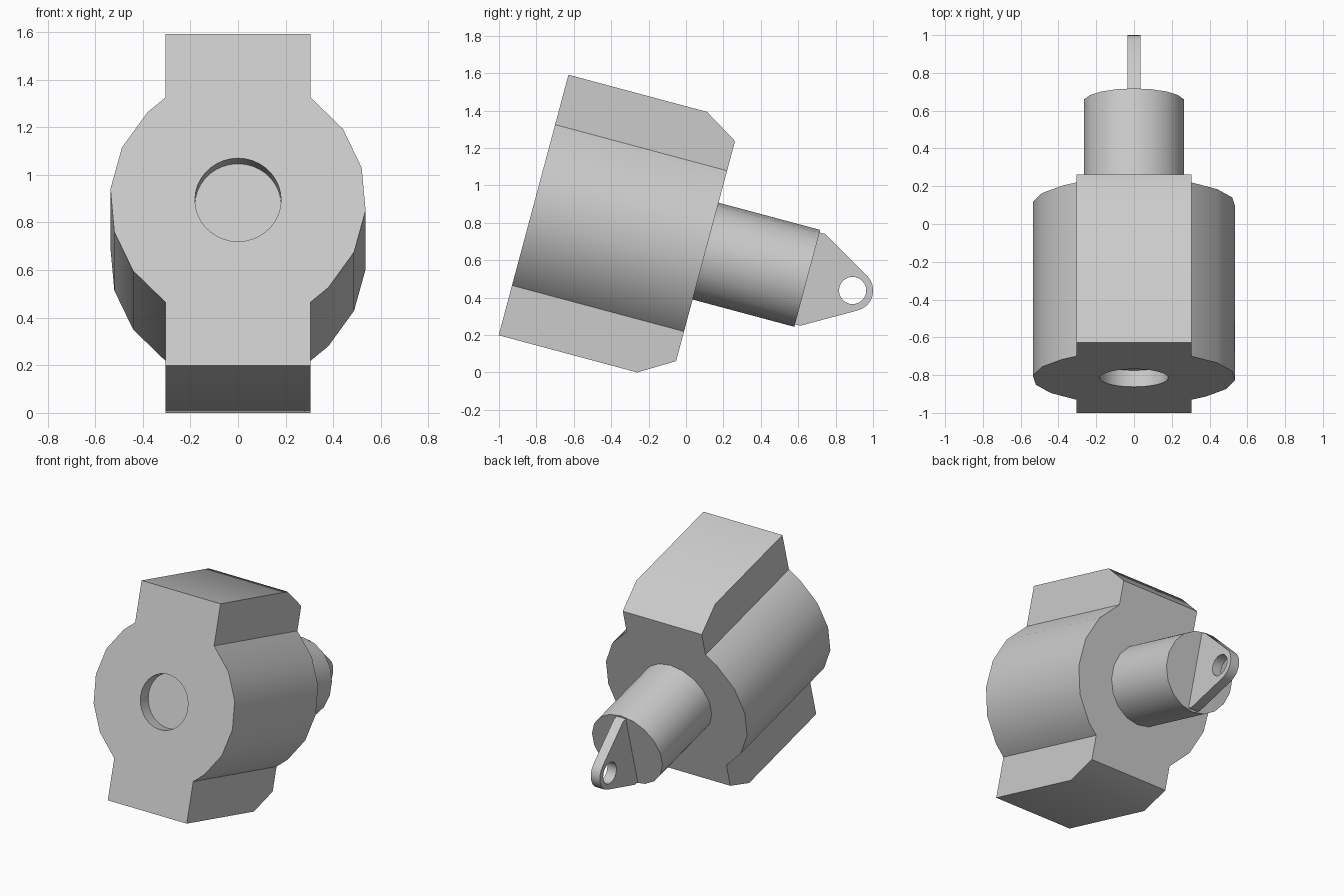
import bpy, bmesh
from math import radians, degrees, cos, sin, acos, atan2, hypot
from mathutils import Vector

if "Cube" in bpy.data.objects:
    bpy.data.objects.remove(bpy.data.objects["Cube"])

TILT = -radians(15)
ORIGIN = (0, -0.815, 0.895)

grey = bpy.data.materials.new("plain grey")
grey.use_nodes = True
COLOUR = (0.6, 0.6, 0.6, 1)
grey.diffuse_color = COLOUR
grey.node_tree.nodes["Principled BSDF"].inputs["Base Color"].default_value = COLOUR


def arc(radius, start, step, count, centre=(0, 0)):
    """Points on a circle, angles in degrees."""
    angles = [radians(start + step * i) for i in range(count)]
    return [(centre[0] + radius * cos(a), centre[1] + radius * sin(a)) for a in angles]


def prism(name, outline, low, high, along="Y", chamfers=()):
    """Extrude an outline along the tilted axis (Y) or across it (X)."""
    bm = bmesh.new()
    place = (lambda p: (p[0], low, p[1])) if along == "Y" else (lambda p: (low, p[0], p[1]))
    face = bm.faces.new([bm.verts.new(place(p)) for p in outline])
    out = bmesh.ops.extrude_face_region(bm, geom=[face])
    shift = Vector((0, high - low, 0)) if along == "Y" else Vector((high - low, 0, 0))
    bmesh.ops.translate(bm, vec=shift, verts=[v for v in out["geom"] if isinstance(v, bmesh.types.BMVert)])
    # slice off bevelled corners and close the cuts
    for point, normal in chamfers:
        cut = bmesh.ops.bisect_plane(bm, geom=bm.verts[:] + bm.edges[:] + bm.faces[:],
                                     plane_co=point, plane_no=normal, clear_outer=True)
        rim = [e for e in cut["geom_cut"] if isinstance(e, bmesh.types.BMEdge)]
        bmesh.ops.contextual_create(bm, geom=rim)
    bmesh.ops.recalc_face_normals(bm, faces=bm.faces[:])
    mesh = bpy.data.meshes.new(name)
    bm.to_mesh(mesh)
    bm.free()
    mesh.materials.append(grey)
    obj = bpy.data.objects.new(name, mesh)
    obj.location = ORIGIN
    obj.rotation_euler = (TILT, 0, 0)
    bpy.context.collection.objects.link(obj)
    return obj


def select_only(obj):
    bpy.ops.object.select_all(action="DESELECT")
    obj.select_set(True)
    bpy.context.view_layer.objects.active = obj


def bore(obj, cutter):
    """Cut a hole and discard the cutter."""
    cutter.hide_render = True
    mod = obj.modifiers.new("bore", "BOOLEAN")
    mod.operation = "DIFFERENCE"
    mod.solver = "EXACT"
    mod.object = cutter
    select_only(obj)
    bpy.ops.object.modifier_apply(modifier=mod.name)
    bpy.data.objects.remove(cutter)


# Body: faceted drum with a tall flange block through it
HALF, TALL, NECK, LENGTH = 0.305, 0.721, 0.445, 0.952
right_side = ([(HALF, -TALL), (HALF, -NECK)] + arc(0.538, -45, 20, 5)
              + [(HALF, NECK), (HALF, TALL)])
outline = right_side + [(-x, -z) for x, z in right_side]
corners = [((0, 0.767, s * TALL), (0, 0.112, s * 0.185)) for s in (1, -1)]
body = prism("body", outline, 0, LENGTH, chamfers=corners)
bore(body, prism("bore_cutter", arc(0.181, 0, 10, 36), -0.1, 0.09))

# Rod at the back
rod = prism("rod", arc(0.268, 10, 20, 18), 0.94, 1.515)

# Lug: flat tapered plate with a rounded, pierced tip
TIP, TIP_R, BASE, BASE_H = 1.766, 0.11, 1.545, 0.254
sweep = degrees(atan2(BASE_H, BASE - TIP) - acos(TIP_R / hypot(BASE_H, BASE - TIP)))
steps = 8
tip = arc(TIP_R, -sweep, 2 * sweep / steps, steps + 1, (TIP, 0))
lug_outline = [(1.5, -BASE_H), (BASE, -BASE_H)] + tip + [(BASE, BASE_H), (1.5, BASE_H)]
lug = prism("lug", lug_outline, -0.035, 0.035, "X")
bore(lug, prism("eye_cutter", arc(0.073, 0, 15, 24, (TIP, 0)), -0.1, 0.1, "X"))

for part in (body, rod, lug):
    select_only(part)
    bpy.ops.object.shade_smooth_by_angle(angle=radians(35))
